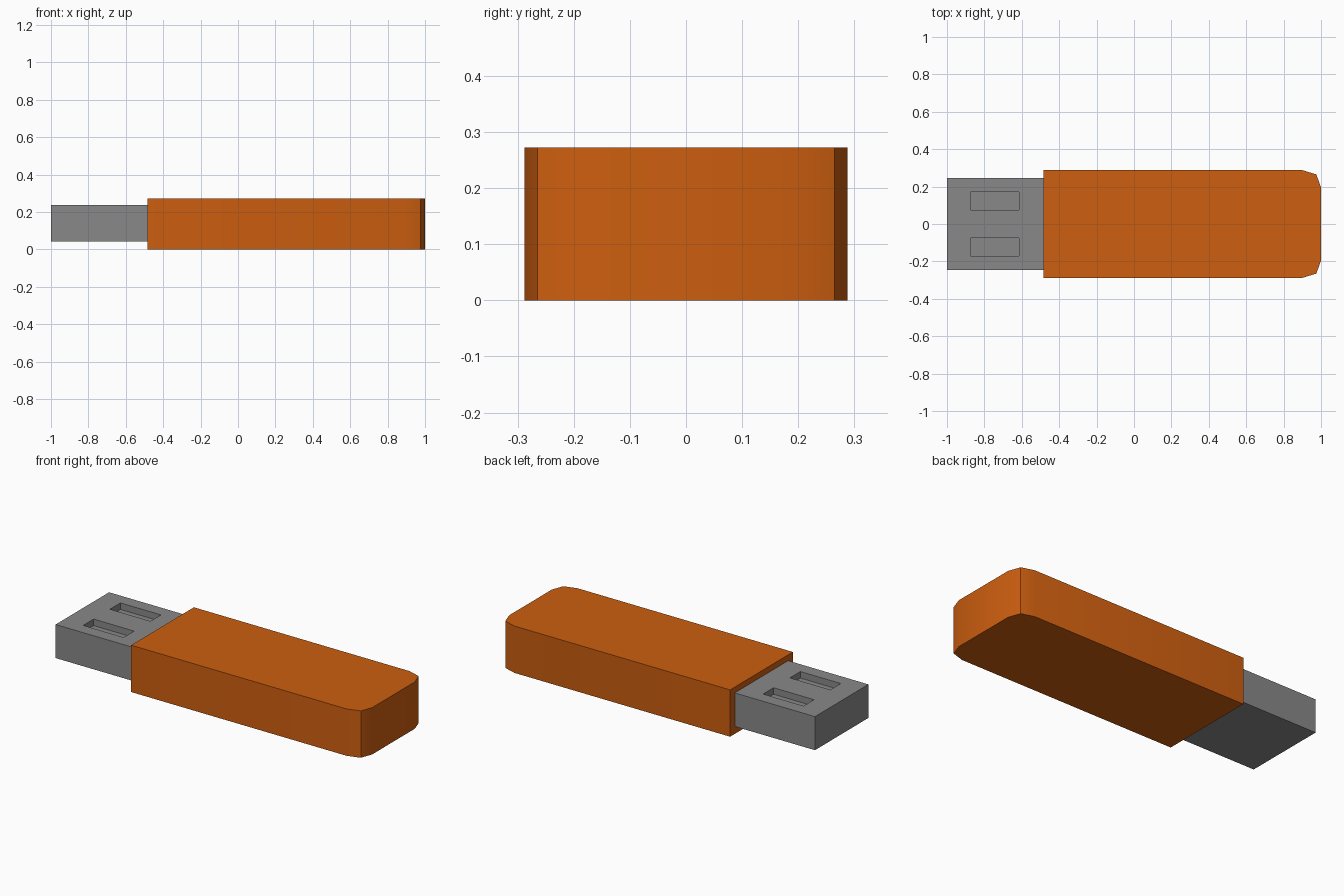
import bpy, bmesh, math

if "Cube" in bpy.data.objects:
    bpy.data.objects.remove(bpy.data.objects["Cube"])


def material(name, rgb):
    m = bpy.data.materials.new(name)
    m.diffuse_color = (*rgb, 1)
    m.use_nodes = True
    m.node_tree.nodes["Principled BSDF"].inputs["Base Color"].default_value = m.diffuse_color
    return m


def prism(name, outline, z0, z1, mat=None):
    """Extrude a flat outline from z0 up to z1."""
    bm = bmesh.new()
    face = bm.faces.new([bm.verts.new((x, y, z0)) for x, y in outline])
    ext = bmesh.ops.extrude_face_region(bm, geom=[face])
    for v in ext["geom"]:
        if isinstance(v, bmesh.types.BMVert):
            v.co.z = z1
    bmesh.ops.recalc_face_normals(bm, faces=bm.faces)
    me = bpy.data.meshes.new(name)
    bm.to_mesh(me)
    bm.free()
    ob = bpy.data.objects.new(name, me)
    bpy.context.collection.objects.link(ob)
    if mat:
        me.materials.append(mat)
    return ob


def rect(x0, x1, y0, y1):
    return [(x0, y0), (x1, y0), (x1, y1), (x0, y1)]


def activate(ob):
    bpy.ops.object.select_all(action="DESELECT")
    ob.select_set(True)
    bpy.context.view_layer.objects.active = ob


orange = material("orange plastic", (0.61, 0.113, 0.005))
grey = material("grey metal", (0.25, 0.25, 0.25))

# body: half outline with rounded end corners, mirrored across y
half = [(-0.485, 0.288), (0.9, 0.288), (0.975, 0.265), (1.0, 0.195)]
outline = half + [(x, -y) for x, y in reversed(half)]
body = prism("body", outline, 0, 0.272, orange)
activate(body)
bpy.ops.object.shade_smooth_by_angle(angle=math.radians(30))

# connector plug
plug = prism("connector", rect(-1.0, -0.485, -0.245, 0.245), 0.043, 0.238, grey)

# two shallow slots cut in the top of the plug
for side in (-1, 1):
    y = side * 0.123
    cutter = prism("slot_cutter", rect(-0.875, -0.615, y - 0.048, y + 0.048),
                   0.2, 0.3, grey)
    cutter.hide_render = True
    mod = plug.modifiers.new("slot", "BOOLEAN")
    mod.operation = "DIFFERENCE"
    mod.object = cutter
    activate(plug)
    bpy.ops.object.modifier_apply(modifier=mod.name)
    bpy.data.objects.remove(cutter)
